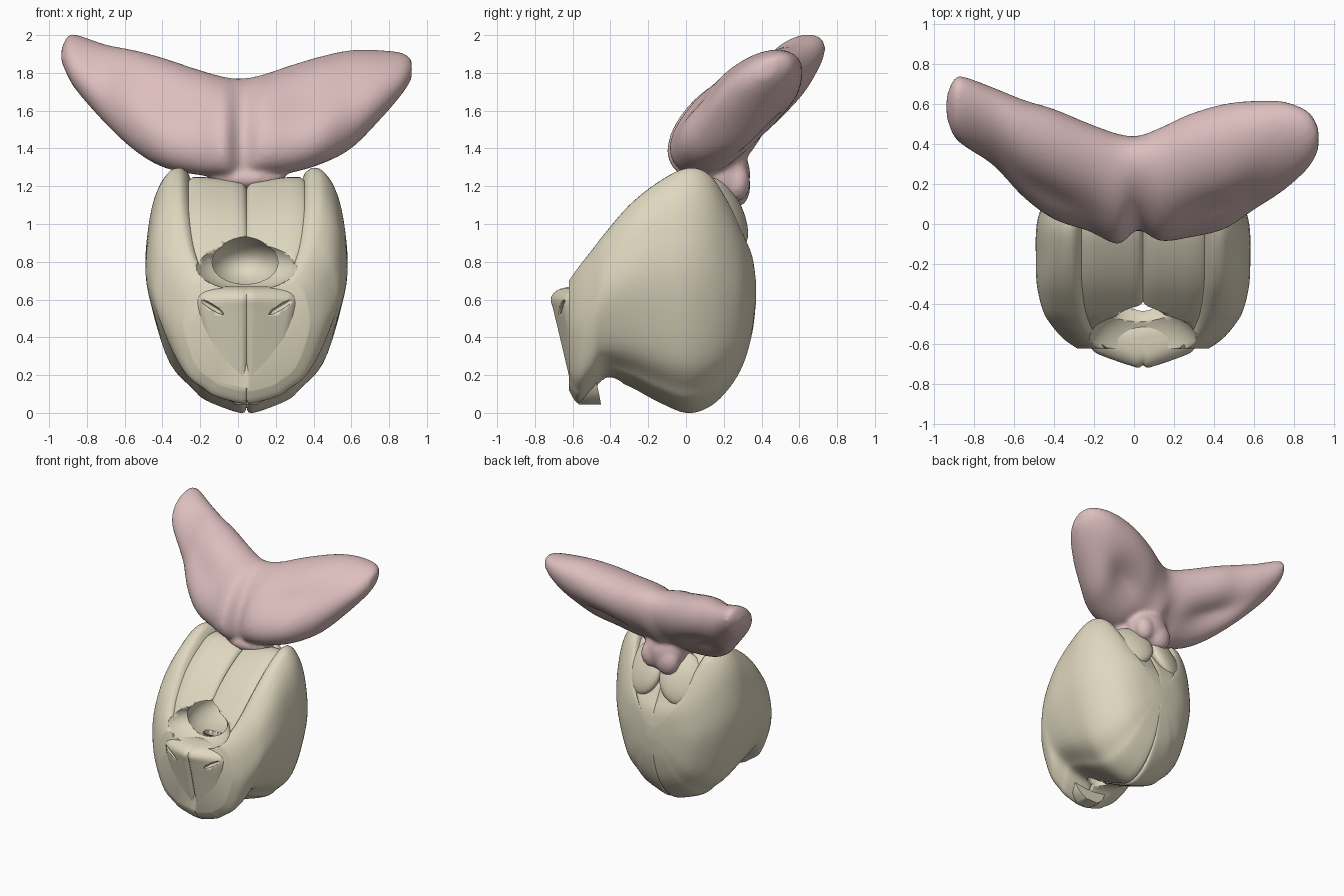
import bpy, bmesh, math
from mathutils import Matrix, Vector

if "Cube" in bpy.data.objects:
    bpy.data.objects.remove(bpy.data.objects["Cube"])

CX = 0.045  # symmetry line of the shell


def material(name, col):
    m = bpy.data.materials.new(name)
    m.diffuse_color = (*col, 1)
    m.use_nodes = True
    m.node_tree.nodes["Principled BSDF"].inputs["Base Color"].default_value = m.diffuse_color
    return m


bone = material("bone", (0.74, 0.68, 0.52))
flesh = material("flesh", (0.73, 0.52, 0.52))


def sample(table, n):
    """Smooth (Catmull-Rom) resampling of table rows, n steps per span."""
    out = []
    last = len(table) - 1
    for i in range(last):
        p0, p1, p2, p3 = (table[max(0, min(last, i + k))] for k in (-1, 0, 1, 2))
        for s in range(n):
            t = s / n
            out.append([0.5 * (2 * b + (c - a) * t + (2 * a - 5 * b + 4 * c - d) * t * t
                               + (3 * b - a - 3 * c + d) * t ** 3)
                        for a, b, c, d in zip(p0, p1, p2, p3)])
    out.append(list(table[-1]))
    return out


def loft(name, rings, mat):
    bm = bmesh.new()
    vr = [[bm.verts.new(p) for p in r] for r in rings]
    n = len(vr[0])
    for a, b in zip(vr, vr[1:]):
        for i in range(n):
            bm.faces.new((a[i], a[(i + 1) % n], b[(i + 1) % n], b[i]))
    bm.faces.new(vr[0])
    bm.faces.new(vr[-1])
    bmesh.ops.recalc_face_normals(bm, faces=bm.faces)
    return finish(name, bm, mat)


def finish(name, bm, mat):
    me = bpy.data.meshes.new(name)
    bm.to_mesh(me)
    bm.free()
    ob = bpy.data.objects.new(name, me)
    bpy.context.collection.objects.link(ob)
    me.materials.append(mat)
    smooth(ob)
    return ob


def smooth(ob, angle=50):
    bpy.ops.object.select_all(action='DESELECT')
    ob.select_set(True)
    bpy.context.view_layer.objects.active = ob
    bpy.ops.object.shade_smooth_by_angle(angle=math.radians(angle))


def blob(name, loc, rad, mat, tilt=(0, 0, 0)):
    bm = bmesh.new()
    bmesh.ops.create_uvsphere(bm, u_segments=40, v_segments=24, radius=1)
    rot = Matrix.Rotation(tilt[2], 4, 'Z') @ Matrix.Rotation(tilt[0], 4, 'X')
    bmesh.ops.transform(bm, verts=bm.verts,
                        matrix=Matrix.Translation(loc) @ rot @ Matrix.Diagonal((*rad, 1)))
    return finish(name, bm, mat)


def cut(target, cutter):
    cutter.hide_render = True
    cutter.hide_set(True)
    m = target.modifiers.new("cut", 'BOOLEAN')
    m.operation = 'DIFFERENCE'
    m.solver = 'EXACT'
    m.object = cutter


# shell: egg-shaped half section (width, height), grooves at the seams
half = sample([(0, .025), (.06, 0), (.4, .05), (.54, .1), (.76, .2), (.92, .4), (1, .6),
               (.96, .8), (.88, .92), (.76, .99), (.66, 1)], 4)
half += [(.61, .985), (.575, .95), (.54, .962), (.42, .962), (.28, .956), (.14, .95),
         (.05, .943), (.015, .93), (0, .915)]
section = half + [(-w, t) for w, t in half[-2:0:-1]]
stations = sample([  # y, bottom, top, half width
    (-.62, .12, .70, .33), (-.57, .05, .77, .40), (-.50, .10, .86, .46), (-.43, .18, .95, .50),
    (-.30, .14, 1.10, .53), (-.15, .06, 1.22, .535), (0, .0, 1.295, .53), (.12, .03, 1.265, .49),
    (.22, .12, 1.12, .42), (.30, .25, .95, .33), (.35, .42, .83, .21), (.37, .58, .70, .06)], 5)
shell = loft("shell", [[(CX + w * hw, y, zb + t * (zt - zb)) for w, t in section]
                       for y, zb, zt, hw in stations], bone)

# scooped recess, round opening and shaft inside the shell
cut(shell, blob("recess_cutter", (CX, -.66, .80), (.29, .27, .155), bone))
cut(shell, blob("opening_cutter", (CX - .01, -.30, .795), (.20, .30, .145), bone))
cut(shell, blob("shaft_cutter", (CX, -.38, .40), (.10, .07, .42), bone))

# lower front plate: keel along the middle, split by a groove
plate_rows = sample([  # z, half width, middle y, edge y
    (.045, .06, -.57, -.55), (.10, .13, -.595, -.56), (.2, .18, -.625, -.58), (.4, .245, -.675, -.60),
    (.54, .275, -.71, -.62), (.61, .28, -.725, -.615), (.655, .27, -.68, -.57), (.67, .25, -.60, -.53)], 4)
rings = []
for z, hw, ym, ye in plate_rows:
    front = []
    for i in range(-16, 17):
        u = i / 16
        y = ye + (ym - ye) * (1 - abs(u)) ** .8
        y += .022 * math.exp(-(u / .05) ** 2) + .03 * max(0, abs(u) - .85) / .15
        front.append((CX + hw * u, y, z))
    back = [(CX + hw * u, ye + .10, z) for u in (.9, .5, 0, -.5, -.9)]
    rings.append(front + back)
plate = loft("lower_front_plate", rings, bone)
cut(plate, bpy.data.objects["shaft_cutter"])

# shallow slits across the lower plate
for s in (-1, 1):
    bm = bmesh.new()
    bmesh.ops.create_uvsphere(bm, u_segments=16, v_segments=10, radius=1)
    bmesh.ops.transform(bm, verts=bm.verts, matrix=Matrix.Translation((CX + s * .19, -.665, .565))
                        @ Matrix.Rotation(-s * .55, 4, 'Y') @ Matrix.Diagonal((.085, .035, .014, 1)))
    cut(plate, finish("slit_cutter", bm, bone))

# small plates at the upper back
for s, side in ((-1, "left"), (1, "right")):
    blob(side + "_back_plate", (CX + s * .16, .215, 1.06), (.17, .07, .20), bone, (.42, 0, -s * .35))

# winged top: tilted oval sections lofted along x
wing_rows = sample([  # x, bottom, top, front y, back y
    (-.935, 1.86, 1.93, .53, .64), (-.90, 1.78, 1.995, .44, .72), (-.85, 1.70, 2.0, .39, .735),
    (-.70, 1.53, 1.95, .29, .68), (-.55, 1.39, 1.92, .13, .62), (-.40, 1.30, 1.88, .02, .575),
    (-.22, 1.26, 1.82, -.04, .50), (-.08, 1.25, 1.78, -.10, .45), (.02, 1.22, 1.77, -.03, .44),
    (.13, 1.26, 1.79, -.085, .48), (.28, 1.27, 1.84, -.07, .55), (.45, 1.32, 1.89, -.03, .60),
    (.60, 1.40, 1.92, .07, .615), (.75, 1.55, 1.92, .17, .61), (.87, 1.69, 1.905, .28, .56),
    (.92, 1.77, 1.87, .37, .48)], 5)
PHI = math.radians(62)
rings = []
for x, zb, zt, yf, yb in wing_rows:
    dent = math.exp(-((abs(x) - .42) / .22) ** 2)
    ring = []
    for k in range(56):
        t = 2 * math.pi * k / 56
        r = 1
        for mid, depth in ((PHI / 2 + math.pi / 2 + .25, .20), (PHI / 2 + 1.5 * math.pi, .38)):
            d = (t - mid + math.pi) % (2 * math.pi) - math.pi
            r -= depth * dent * math.exp(-(d / .5) ** 2)
        ring.append((x, (yf + yb) / 2 + r * (yb - yf) / 2 * math.cos(t),
                     (zb + zt) / 2 + r * (zt - zb) / 2 * math.cos(t - PHI)))
    rings.append(ring)
wings = loft("winged_top", rings, flesh)

# stem and knobs under the wings, fused into one soft body
extra = [blob("stem", (.04, .19, 1.26), (.17, .15, .18), flesh),
         blob("stem_front", (.05, .08, 1.24), (.20, .12, .07), flesh),
         blob("knob", (-.02, .27, 1.20), (.10, .07, .11), flesh),
         blob("knob", (.12, .27, 1.22), (.08, .07, .10), flesh)]
bpy.ops.object.select_all(action='DESELECT')
for o in extra + [wings]:
    o.select_set(True)
bpy.context.view_layer.objects.active = wings
bpy.ops.object.join()
rm = wings.modifiers.new("fuse", 'REMESH')
rm.mode = 'VOXEL'
rm.voxel_size = .016
rm.use_smooth_shade = True
sm = wings.modifiers.new("soften", 'SMOOTH')
sm.factor = .5
sm.iterations = 6
